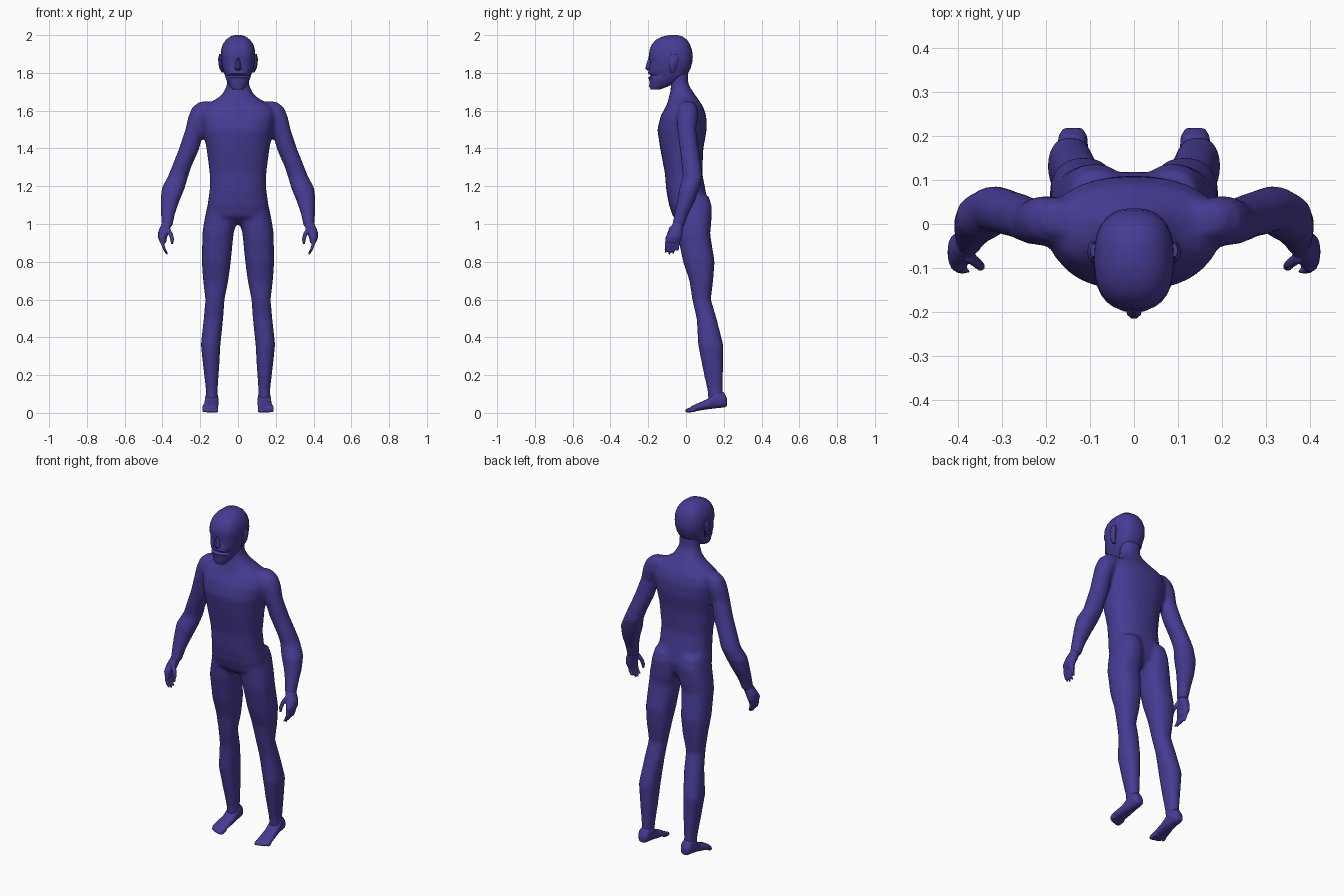
import bpy, bmesh, math

skin = bpy.data.materials.new("indigo skin")
skin.diffuse_color = (0.06, 0.045, 0.29, 1)


def loft(bm, rings, axis="z", n=20, p=2.3, side=1):
    """Skin rings (position, centre x, half width, low, high) along z or y."""
    loops = []
    for t, cx, rx, lo, hi in rings:
        loop = []
        for i in range(n):
            a = 2 * math.pi * i / n
            c, s = math.cos(a), math.sin(a)
            x = side * cx + rx * math.copysign(abs(c) ** (2 / p), c)
            d = (lo + hi) / 2 + (hi - lo) / 2 * math.copysign(abs(s) ** (2 / p), s)
            loop.append(bm.verts.new((x, d, t) if axis == "z" else (x, t, d)))
        loops.append(loop)
    for a, b in zip(loops, loops[1:]):
        for i in range(n):
            j = (i + 1) % n
            bm.faces.new((a[i], a[j], b[j], b[i]))
    bm.faces.new(loops[0][::-1])
    bm.faces.new(loops[-1])


def finger(bm, points, r, side):
    """Thin tapered digit through (x, y, z) points."""
    rings = [(z, x, r * k, y - r * k, y + r * k)
             for (x, y, z), k in zip(points, (1, 1, 0.9, 0.5))]
    loft(bm, rings, n=8, p=2, side=side)


def finish(bm, name, voxel=0, smooth=0):
    bmesh.ops.recalc_face_normals(bm, faces=bm.faces[:])
    me = bpy.data.meshes.new(name)
    bm.to_mesh(me)
    bm.free()
    ob = bpy.data.objects.new(name, me)
    bpy.context.collection.objects.link(ob)
    bpy.ops.object.select_all(action="DESELECT")
    ob.select_set(True)
    bpy.context.view_layer.objects.active = ob
    if voxel:
        m = ob.modifiers.new("fuse", "REMESH")
        m.mode, m.voxel_size = "VOXEL", voxel
        s = ob.modifiers.new("soften", "SMOOTH")
        s.factor, s.iterations = 0.5, smooth
        bpy.ops.object.convert(target="MESH")
    ob.data.materials.clear()
    ob.data.materials.append(skin)
    bpy.ops.object.shade_smooth_by_angle(angle=math.radians(40))
    return ob


TORSO = [
    (1.00, 0, .09, -.02, .08), (1.04, 0, .155, -.07, .11),
    (1.10, 0, .162, -.09, .12), (1.18, 0, .150, -.105, .103),
    (1.27, 0, .150, -.112, .086), (1.40, 0, .167, -.137, .092),
    (1.50, 0, .187, -.152, .110), (1.57, 0, .200, -.135, .108),
    (1.62, 0, .185, -.108, .092), (1.65, 0, .135, -.095, .072),
    (1.675, 0, .095, -.09, .055), (1.70, 0, .075, -.083, .037),
    (1.74, 0, .058, -.08, .012), (1.82, 0, .056, -.085, .01)]
LEG = [
    (1.15, .085, .06, -.02, .12), (1.09, .088, .076, -.06, .138),
    (1.00, .096, .086, -.052, .134), (.95, .106, .083, -.047, .128),
    (.80, .115, .077, -.016, .152), (.70, .118, .067, .018, .144),
    (.60, .122, .051, .033, .132), (.50, .130, .052, .056, .162),
    (.36, .145, .052, .064, .198), (.25, .142, .043, .085, .197),
    (.12, .139, .031, .113, .195), (.06, .139, .031, .118, .20)]
ARM = [
    (1.648, .165, .04, -.02, .045), (1.615, .188, .057, -.042, .06),
    (1.57, .203, .060, -.05, .065), (1.50, .230, .049, -.046, .054),
    (1.40, .258, .054, -.033, .067), (1.30, .300, .052, -.022, .082),
    (1.25, .318, .054, -.017, .088), (1.19, .343, .062, -.036, .072),
    (1.12, .360, .050, -.047, .047), (1.05, .371, .037, -.062, .012),
    (.985, .376, .029, -.077, -.01)]
FOOT = [
    (.218, .139, .022, .035, .075), (.20, .139, .033, .028, .11),
    (.16, .139, .036, .024, .12), (.11, .141, .038, .018, .072),
    (.06, .147, .042, .010, .050), (.028, .147, .043, .004, .036)]

# Torso, neck, arms and legs fused into one skin
bm = bmesh.new()
loft(bm, TORSO, n=28)
for side in (1, -1):
    loft(bm, LEG, side=side)
    loft(bm, ARM, side=side, p=2.1)
finish(bm, "body", 0.011, 6)

for side, label in ((1, "left"), (-1, "right")):
    # Palm, four fingers and a thumb
    bm = bmesh.new()
    loft(bm, [(1.01, .374, .027, -.068, -.012), (.96, .393, .030, -.092, -.018),
              (.93, .400, .024, -.110, -.020), (.90, .397, .016, -.110, -.034)],
         n=14, p=2.2, side=side)
    for i, tip in enumerate((.848, .838, .842, .856)):
        y = -.100 + .020 * i
        finger(bm, [(.399, y, .92), (.398, y - .003, .89),
                    (.388, y - .006, .862), (.375, y - .008, tip)], .0095, side)
    finger(bm, [(.376, -.075, .985), (.357, -.088, .95),
                (.349, -.096, .92), (.349, -.1, .893)], .0125, side)
    finish(bm, label + "_hand", 0.005, 2)

    # Foot with five toes
    bm = bmesh.new()
    loft(bm, FOOT, axis="y", n=16, side=side)
    for i in range(5):
        r = .0115 if i == 0 else .0085
        x, tip = .115 + .0165 * i, -.004 + .003 * i * i / 2
        loft(bm, [(.045, x, r, .004, .034), (tip + .012, x, r, 0, .026),
                  (tip, x, r * .6, .003, .018)], axis="y", n=8, p=2, side=side)
    finish(bm, label + "_foot", 0.006, 2)

# Head with eye hollow, mouth crease, nose and ears
bm = bmesh.new()
loft(bm, [
    (1.713, 0, .030, -.188, -.135), (1.73, 0, .045, -.195, -.09),
    (1.755, 0, .058, -.193, -.045), (1.776, 0, .066, -.200, -.012),
    (1.786, 0, .069, -.186, .000), (1.797, 0, .073, -.201, .010),
    (1.825, 0, .082, -.197, .025), (1.862, 0, .089, -.190, .034),
    (1.885, 0, .091, -.198, .036), (1.92, 0, .090, -.193, .032),
    (1.95, 0, .081, -.181, .022), (1.975, 0, .064, -.160, .006),
    (1.992, 0, .042, -.125, -.018), (2.0, 0, .018, -.09, -.045)], n=28, p=2.5)
loft(bm, [(1.88, 0, .008, -.200, -.17), (1.835, 0, .017, -.214, -.17),
          (1.822, 0, .019, -.216, -.17), (1.812, 0, .012, -.205, -.17)],
     n=10, p=2)
for side in (1, -1):
    loft(bm, [(1.802, .080, .008, -.082, -.062), (1.83, .090, .011, -.088, -.048),
              (1.875, .094, .012, -.088, -.038), (1.90, .092, .007, -.075, -.045)],
         n=10, p=2, side=side)
finish(bm, "head")
